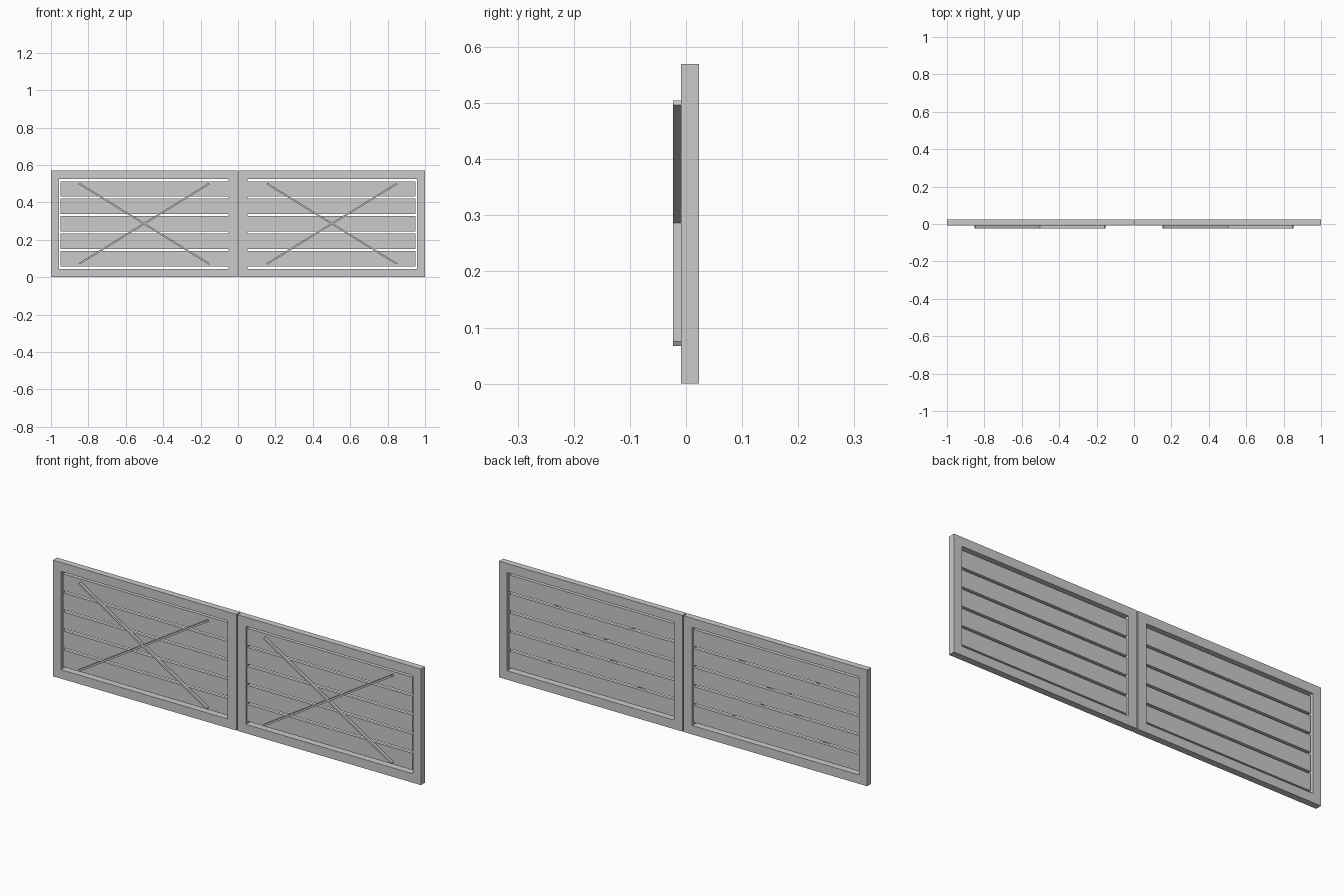
import bpy
import math

if "Cube" in bpy.data.objects:
    bpy.data.objects.remove(bpy.data.objects["Cube"])

grey = bpy.data.materials.new("plain grey")
grey.diffuse_color = (0.6, 0.6, 0.6, 1)
grey.use_nodes = True
grey.node_tree.nodes["Principled BSDF"].inputs["Base Color"].default_value = grey.diffuse_color

FRONT, BACK = -0.009, 0.023      # frame depth
H = 0.57


def box(name, x0, x1, y0, y1, z0, z1, tilt=0.0):
    """Box between the given limits, optionally tilted about y."""
    bpy.ops.mesh.primitive_cube_add(
        size=1, location=((x0 + x1) / 2, (y0 + y1) / 2, (z0 + z1) / 2),
        rotation=(0, tilt, 0))
    ob = bpy.context.object
    ob.name = name
    ob.scale = (x1 - x0, y1 - y0, z1 - z0)
    ob.data.materials.append(grey)
    return ob


def span(side, a, b):
    return (a, b) if side > 0 else (-b, -a)


for side, label in ((-1, "left"), (1, "right")):
    # upright posts
    box(f"{label}_inner_post", *span(side, 0.003, 0.05), FRONT, BACK, 0, H)
    box(f"{label}_outer_post", *span(side, 0.956, 1.0), FRONT, BACK, 0, H)

    # top and bottom rails
    rail = span(side, 0.05, 0.956)
    box(f"{label}_bottom_rail", *rail, FRONT, BACK, 0, 0.044)
    box(f"{label}_top_rail", *rail, FRONT, BACK, H - 0.044, H)

    # recessed horizontal slats
    for i in range(5):
        z = 0.285 + (i - 2) * 0.0935
        box(f"{label}_slat_{i + 1}", *span(side, 0.05, 0.95),
            FRONT + 0.008, BACK - 0.008, z - 0.041, z + 0.041)

    # crossed braces standing proud of the front
    length, width, cx, cz = 0.817, 0.009, side * 0.502, 0.286
    for sign, way in ((1, "falling"), (-1, "rising")):
        box(f"{label}_{way}_brace", cx - length / 2, cx + length / 2,
            -0.023, FRONT, cz - width / 2, cz + width / 2,
            tilt=sign * math.radians(31.7))
